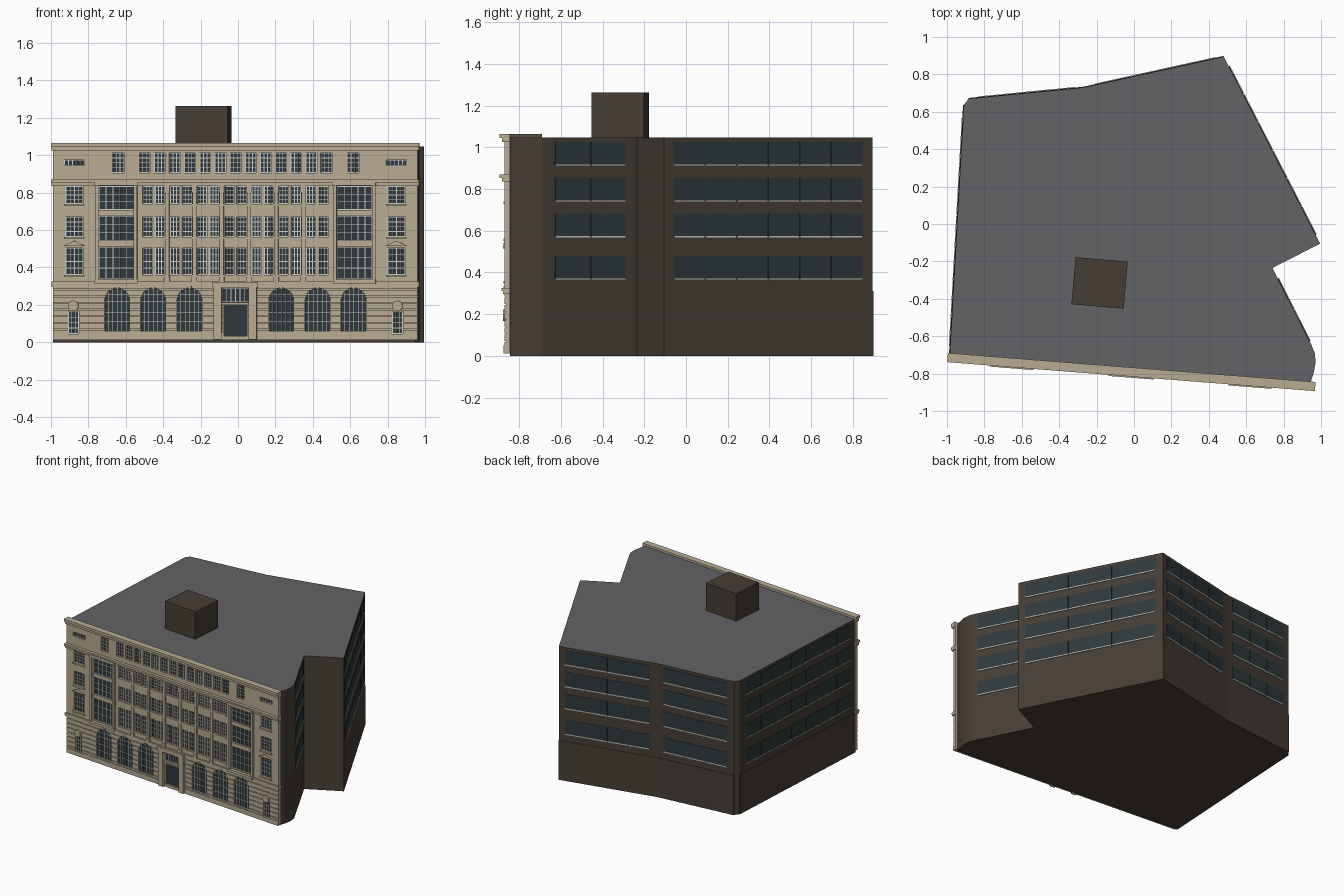
import bpy, bmesh, math
from mathutils import Vector, Matrix

if "Cube" in bpy.data.objects:
    bpy.data.objects.remove(bpy.data.objects["Cube"])


def material(name, rgb):
    m = bpy.data.materials.new(name)
    m.use_nodes = True
    m.diffuse_color = (*rgb, 1)
    m.node_tree.nodes["Principled BSDF"].inputs["Base Color"].default_value = (*rgb, 1)
    return m


STONE = material("pale_stone", (0.48, 0.41, 0.29))
BROWN = material("brown_wall", (0.061, 0.048, 0.036))
ROOF = material("grey_roof", (0.125, 0.123, 0.13))
GLASS = material("dark_glass", (0.027, 0.04, 0.044))
TRIM = material("white_trim", (0.6, 0.6, 0.56))

# Local frame of the street front: x along it, y into the building
FRONT = Matrix.Translation((-0.014, -0.794, 0)) @ Matrix.Rotation(math.radians(-4.5), 4, 'Z')


def prism(bm, base, offset):
    """Closed prism from a 3D polygon moved by an offset."""
    a = [bm.verts.new(p) for p in base]
    b = [bm.verts.new(Vector(p) + Vector(offset)) for p in base]
    faces = [bm.faces.new(a), bm.faces.new(b[::-1])]
    for i in range(len(a)):
        j = (i + 1) % len(a)
        faces.append(bm.faces.new((a[j], a[i], b[i], b[j])))
    bmesh.ops.recalc_face_normals(bm, faces=faces)


def box(bm, x0, x1, y0, y1, z0, z1):
    prism(bm, [(x0, y0, z0), (x1, y0, z0), (x1, y0, z1), (x0, y0, z1)], (0, y1 - y0, 0))


def finish(bm, name, mats, matrix=None):
    me = bpy.data.meshes.new(name)
    bm.to_mesh(me)
    bm.free()
    for m in mats:
        me.materials.append(m)
    ob = bpy.data.objects.new(name, me)
    bpy.context.scene.collection.objects.link(ob)
    if matrix:
        ob.matrix_world = matrix
    return ob


# Main block: irregular footprint, grey roof face on top
outline = [(-0.985, -0.693), (0.945, -0.844), (0.96, -0.80), (0.971, -0.74), (0.967, -0.69),
           (0.95, -0.65), (0.74, -0.235), (0.995, -0.105), (0.48, 0.895), (-0.27, 0.73),
           (-0.885, 0.67), (-0.91, 0.635)]
bm = bmesh.new()
prism(bm, [(x, y, 0) for x, y in outline], (0, 0, 1.048))
bm.normal_update()
for f in bm.faces:
    f.material_index = 1 if f.normal.z > 0.5 else 0
finish(bm, "main_block", [BROWN, ROOF])

# Rooftop plant room
bm = bmesh.new()
box(bm, -0.14, 0.14, -0.126, 0.126, 1.04, 1.264)
finish(bm, "roof_house", [BROWN],
       Matrix.Translation((-0.184, -0.315, 0)) @ Matrix.Rotation(math.radians(-5), 4, 'Z'))

# Strip windows on side and rear walls: edge index, start, end, panes, has base ledge
panes, sills, ledges = bmesh.new(), bmesh.new(), bmesh.new()


def wall_plate(bm, p, d, n, s0, s1, z0, z1, thick):
    a, b = p + d * s0, p + d * s1
    prism(bm, [(a.x, a.y, z0), (b.x, b.y, z0), (b.x, b.y, z1), (a.x, a.y, z1)], n * thick)


for i, f0, f1, count, ledge in [(5, 0.05, 0.87, 2, False), (7, 0.045, 0.95, 6, False),
                                (8, 0.06, 0.92, 4, True), (9, 0.07, 0.92, 3, True),
                                (11, 0.05, 0.97, 7, True)]:
    p = Vector((*outline[i], 0))
    q = Vector((*outline[(i + 1) % len(outline)], 0))
    length, d = (q - p).length, (q - p).normalized()
    n = Vector((d.y, -d.x, 0))
    step = (f1 - f0) * length / count
    for z in (0.368, 0.57, 0.742, 0.914):
        for k in range(count):
            s = f0 * length + k * step
            wall_plate(panes, p, d, n, s + 0.002, s + step - 0.002, z, z + 0.112, 0.003)
            wall_plate(sills, p, d, n, s + 0.002, s + step - 0.002, z - 0.004, z + 0.004, 0.007)
    if ledge:
        wall_plate(ledges, p, d, n, 0, length, 0, 0.31, 0.004)
finish(panes, "side_window_panes", [GLASS])
finish(sills, "side_window_sills", [TRIM])
finish(ledges, "base_ledges", [BROWN])

# Street front: cutters, glass and glazing bars are gathered window by window
cut, glass, bars, trim = (bmesh.new() for _ in range(4))
DEEP = 0.015
BAR = 0.002


def window(u, w, z0, z1, cols, rows):
    x0, x1 = u - w / 2, u + w / 2
    box(cut, x0, x1, -0.06, DEEP, z0, z1)
    box(glass, x0, x1, DEEP - 0.003, DEEP + 0.002, z0, z1)
    for i in range(cols + 1):
        x = x0 + BAR + (w - 2 * BAR) * i / cols
        box(bars, x - BAR, x + BAR, DEEP - 0.007, DEEP, z0, z1)
    for j in range(rows + 1):
        z = z0 + BAR + (z1 - z0 - 2 * BAR) * j / rows
        box(bars, x0, x1, DEEP - 0.006, DEEP, z - BAR, z + BAR)


def arch_window(u, r, z0, spring):
    arc = [(u + r * math.cos(t), spring + r * math.sin(t))
           for t in (math.pi * k / 14 for k in range(15))]
    shape = [(u - r, z0), (u + r, z0)] + arc
    prism(cut, [(x, -0.06, z) for x, z in shape], (0, DEEP + 0.06, 0))
    prism(glass, [(x, DEEP - 0.003, z) for x, z in shape], (0, 0.005, 0))
    for k in range(-2, 3):
        x = k * r * 0.36
        box(bars, u + x - BAR, u + x + BAR, DEEP - 0.007, DEEP, z0, spring + math.sqrt(r * r - x * x))
    for z in (z0 + 0.05, z0 + 0.1, spring - 0.005, spring + 0.03):
        h = math.sqrt(r * r - max(0, z - spring) ** 2)
        box(bars, u - h, u + h, DEEP - 0.006, DEEP, z - BAR, z + BAR)


FLOORS = [(0.36, 0.505), (0.564, 0.671), (0.74, 0.835)]

# Top floor row
for k in range(-6, 7):
    window(k * 0.0813, 0.06, 0.906, 1.013, 3, 4)

# Paired windows with pilasters between the pairs
for k in range(-3, 4):
    for z0, z1 in FLOORS:
        for s in (-1, 1):
            u = k * 0.146 + s * 0.033
            window(u, 0.052, z0, z1, 3, 4)
        box(trim, k * 0.146 - 0.062, k * 0.146 + 0.062, -0.006, 0.002, z0 - 0.012, z0)
for k in range(-3, 3):
    u = (k + 0.5) * 0.146
    box(trim, u - 0.011, u + 0.011, -0.009, 0.002, 0.325, 0.835)
    box(trim, u - 0.014, u + 0.014, -0.013, 0.002, 0.80, 0.835)
    box(trim, u - 0.014, u + 0.014, -0.013, 0.002, 0.325, 0.35)

for s in (-1, 1):
    # Top floor outer windows
    window(s * 0.63, 0.065, 0.906, 1.013, 3, 4)
    window(s * 0.864, 0.11, 0.944, 0.976, 5, 1)
    # End columns with a pediment over the lowest window
    u = s * 0.864
    for z0, z1 in FLOORS:
        window(u, 0.095, z0, z1, 4, 4)
        box(trim, u - 0.055, u + 0.055, -0.008, 0.002, z0 - 0.012, z0)
    prism(trim, [(u - 0.06, -0.012, 0.515), (u + 0.06, -0.012, 0.515), (u, -0.012, 0.543)], (0, 0.014, 0))
    # Tall glazed bays in a raised surround
    u = s * 0.639
    for z0, z1 in [(0.34, 0.51), (0.543, 0.677), (0.708, 0.835)]:
        window(u, 0.19, z0, z1, 5, 3)
    for t in (-1, 1):
        box(trim, u + t * 0.104 - 0.009, u + t * 0.104 + 0.009, -0.016, 0.002, 0.325, 0.845)
    box(trim, u - 0.115, u + 0.115, -0.028, 0.002, 0.838, 0.86)
    box(trim, u - 0.115, u + 0.115, -0.022, 0.002, 0.315, 0.336)
    # Ground floor arches with keystones
    for a in (0.246, 0.441, 0.634):
        arch_window(s * a, 0.067, 0.06, 0.224)
        box(trim, s * a - 0.01, s * a + 0.01, -0.01, 0.005, 0.284, 0.3)
    # Small end windows under round medallions
    window(s * 0.869, 0.058, 0.045, 0.165, 3, 4)
    disc = [(s * 0.869 + 0.028 * math.cos(t), -0.014, 0.195 + 0.028 * math.sin(t))
            for t in (math.tau * k / 16 for k in range(16))]
    prism(trim, disc, (0, 0.02, 0))

# Entrance: raised portal, transom light and door
window(0, 0.145, 0.215, 0.288, 6, 1)
box(cut, -0.062, 0.062, -0.06, DEEP, 0.035, 0.2)
box(glass, -0.062, 0.062, DEEP - 0.006, DEEP + 0.002, 0.035, 0.2)
for s in (-1, 1):
    box(trim, s * 0.094 - 0.021, s * 0.094 + 0.021, -0.022, 0.002, 0.015, 0.3)
box(trim, -0.12, 0.12, -0.028, 0.002, 0.292, 0.322)
box(trim, -0.073, 0.073, -0.012, 0.002, 0.2, 0.213)

# Stone wall from one profile, with rusticated courses below
profile = [(0.027, 0.012), (-0.004, 0.012), (-0.004, 0.05), (0, 0.05)]
for k in range(7):
    z = 0.066 + k * 0.0355
    profile += [(0, z), (0.008, z), (0.008, z + 0.005), (0, z + 0.005)]
profile += [(0, 1.05), (0.027, 1.05)]
bm = bmesh.new()
prism(bm, [(-0.978, y, z) for y, z in profile], (1.956, 0, 0))
wall = finish(bm, "front_wall", [STONE], FRONT)

# Cut the window openings, then drop the cutter
cutter = finish(cut, "opening_cutter", [STONE], FRONT)
cutter.hide_render = True
mod = wall.modifiers.new("openings", 'BOOLEAN')
mod.operation, mod.solver, mod.object = 'DIFFERENCE', 'EXACT', cutter
bpy.context.view_layer.update()
deps = bpy.context.evaluated_depsgraph_get()
opened = bpy.data.meshes.new_from_object(wall.evaluated_get(deps))
wall.modifiers.clear()
wall.data = opened
bpy.data.objects.remove(cutter)

finish(glass, "front_glass", [GLASS], FRONT)
finish(bars, "glazing_bars", [TRIM], FRONT)
finish(trim, "front_stonework", [STONE], FRONT)

# Stepped cornices: bottom, top, projection
bm = bmesh.new()
for z0, z1, out in [(0.297, 0.325, 0.013), (0.837, 0.87, 0.022), (1.025, 1.065, 0.022)]:
    mid = (z0 + z1) / 2
    steps = [(0.027, z0), (-out / 2, z0), (-out / 2, mid), (-out, mid), (-out, z1), (0.027, z1)]
    prism(bm, [(-0.986, y, z) for y, z in steps], (1.972, 0, 0))
finish(bm, "cornices", [STONE], FRONT)
